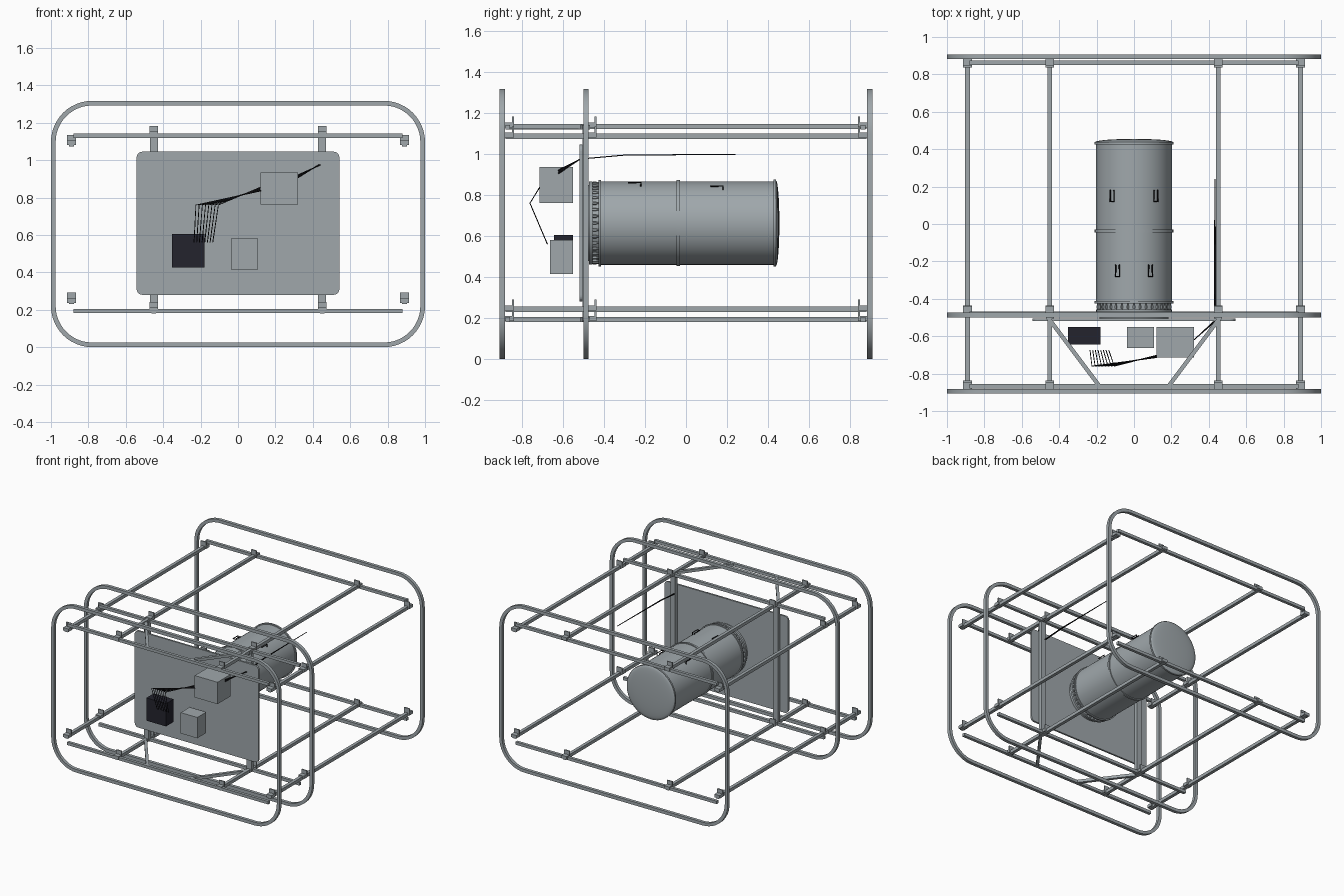
import bpy, bmesh, math
from mathutils import Vector

cube = bpy.data.objects.get("Cube")
if cube:
    bpy.data.objects.remove(cube, do_unlink=True)


def material(name, rgb):
    m = bpy.data.materials.new(name)
    m.use_nodes = True
    m.diffuse_color = (*rgb, 1)
    m.node_tree.nodes["Principled BSDF"].inputs["Base Color"].default_value = (*rgb, 1)
    return m


GREY = material("steel grey", (0.35, 0.39, 0.41))
DARK = material("dark navy", (0.017, 0.017, 0.027))
BLACK = material("cable black", (0.004, 0.004, 0.005))


def finish(bm, name, mat, smooth=False):
    bmesh.ops.recalc_face_normals(bm, faces=bm.faces)
    mesh = bpy.data.meshes.new(name)
    bm.to_mesh(mesh)
    bm.free()
    mesh.materials.append(mat)
    ob = bpy.data.objects.new(name, mesh)
    bpy.context.collection.objects.link(ob)
    if smooth:
        bpy.ops.object.select_all(action="DESELECT")
        ob.select_set(True)
        bpy.context.view_layer.objects.active = ob
        bpy.ops.object.shade_smooth_by_angle(angle=math.radians(35))
    return ob


def add_box(bm, lo, hi):
    lo, hi = Vector(lo), Vector(hi)
    verts = bmesh.ops.create_cube(bm, size=1)["verts"]
    for v in verts:
        v.co = (lo + hi) / 2 + v.co * (hi - lo)


def box(name, lo, hi, mat=GREY):
    bm = bmesh.new()
    add_box(bm, lo, hi)
    return finish(bm, name, mat)


def bar(name, a, b, w=0.025):
    """Square bar between two points."""
    a, b = Vector(a), Vector(b)
    bm = bmesh.new()
    verts = bmesh.ops.create_cube(bm, size=1)["verts"]
    turn = (b - a).to_track_quat("Y", "Z")
    for v in verts:
        v.co = (a + b) / 2 + turn @ Vector((v.co.x * w, v.co.y * (b - a).length, v.co.z * w))
    return finish(bm, name, GREY)


def rounded(x, z0, z1, r, steps):
    """Outline of a rounded rectangle in the xz plane."""
    pts = []
    centres = [(x - r, z1 - r), (r - x, z1 - r), (r - x, z0 + r), (x - r, z0 + r)]
    for q, (cx, cz) in enumerate(centres):
        for i in range(steps + 1):
            t = math.pi / 2 * (q + i / steps)
            pts.append((cx + r * math.cos(t), cz + r * math.sin(t)))
    return pts


def lathe(name, profile, z, segs=64):
    """Spin (radius, y) pairs around a y axis at height z."""
    bm = bmesh.new()
    vs = [bm.verts.new((r, y, z)) for r, y in profile]
    edges = [bm.edges.new(p) for p in zip(vs, vs[1:])]
    bmesh.ops.spin(bm, geom=vs + edges, cent=(0, 0, z), axis=(0, 1, 0),
                   angle=math.tau, steps=segs)
    bmesh.ops.remove_doubles(bm, verts=bm.verts, dist=0.0001)
    return finish(bm, name, GREY, True)


def wire(name, strands, radius):
    cu = bpy.data.curves.new(name, "CURVE")
    cu.dimensions = "3D"
    cu.bevel_depth = radius
    cu.bevel_resolution = 1
    cu.use_fill_caps = True
    for pts in strands:
        sp = cu.splines.new("POLY")
        sp.points.add(len(pts) - 1)
        for p, co in zip(sp.points, pts):
            p.co = (*co, 1)
    cu.materials.append(BLACK)
    ob = bpy.data.objects.new(name, cu)
    bpy.context.collection.objects.link(ob)


# Rounded frame hoops
W = 0.025
for name, y in (("front_hoop", -0.895), ("middle_hoop", -0.487), ("rear_hoop", 0.895)):
    outer = rounded(1, 0, 1.317, 0.22, 12)
    inner = rounded(1 - W, W, 1.317 - W, 0.22 - W, 12)
    bm = bmesh.new()
    rings = [[bm.verts.new((x, y + d, z)) for x, z in loop]
             for loop, d in ((outer, -W / 2), (outer, W / 2), (inner, W / 2), (inner, -W / 2))]
    n = len(outer)
    for k in range(4):
        a, b = rings[k], rings[(k + 1) % 4]
        for i in range(n):
            j = (i + 1) % n
            bm.faces.new((a[i], a[j], b[j], b[i]))
    finish(bm, name, GREY, True)

# Cross bars beside each hoop
for level, z in (("lower", 0.193), ("upper", 1.13)):
    for pos, y in (("front", -0.868), ("middle", -0.478), ("rear", 0.862)):
        bar(f"{level}_{pos}_cross_bar", (-0.88, y, z), (0.88, y, z), 0.023)

# Long rails with an angle bracket at each hoop
RAILS = (("outer_lower", 0.89, 0.243), ("outer_upper", 0.89, 1.086),
         ("inner_lower", 0.45, 0.193), ("inner_upper", 0.45, 1.134))
for label, ax, z in RAILS:
    for side, s in (("left", 1), ("right", -1)):
        x = s * ax
        bar(f"{label}_{side}_rail", (x, -0.88, z), (x, 0.88, z))
        bm = bmesh.new()
        for y, d in ((-0.883, 1), (-0.48, 1), (0.883, -1)):
            y2 = y + d * 0.04
            add_box(bm, (x - 0.023, min(y, y2), z - 0.006), (x + 0.023, max(y, y2), z + 0.018))
            add_box(bm, (x - 0.023, y2 - 0.005, z - 0.006), (x + 0.023, y2 + 0.005, z + 0.048))
        finish(bm, f"{label}_{side}_brackets", GREY)

# Panel, its posts and diagonal braces
bm = bmesh.new()
face = bm.faces.new([bm.verts.new((x, -0.518, z)) for x, z in rounded(0.542, 0.28, 1.045, 0.03, 5)])
out = bmesh.ops.extrude_face_region(bm, geom=[face])["geom"]
bmesh.ops.translate(bm, vec=(0, 0.014, 0), verts=[g for g in out if isinstance(g, bmesh.types.BMVert)])
finish(bm, "mounting_panel", GREY)
for side, s in (("left", 1), ("right", -1)):
    box(f"{side}_panel_post", (s * 0.45 - 0.021, -0.504, 0.185), (s * 0.45 + 0.021, -0.476, 1.14))
    for level, z in (("lower", 0.193), ("upper", 1.13)):
        bar(f"{level}_{side}_brace", (s * 0.46, -0.5, z), (s * 0.19, -0.86, z), 0.022)

# Canister with raised bands and a domed end
CZ, R = 0.663, 0.203
body = [(0, -0.425), (0.211, -0.425), (0.211, -0.413), (R, -0.413),
        (R, -0.046), (0.21, -0.046), (0.21, -0.03), (R, -0.03),
        (R, 0.425), (0.212, 0.425), (0.212, 0.438)]
body += [(0.208 * math.cos(t), 0.438 + 0.017 * math.sin(t))
         for t in (math.pi / 2 * i / 8 for i in range(8))] + [(0, 0.455)]
lathe("canister", body, CZ)
lathe("canister_flange", [(0, -0.505), (0.185, -0.505), (0.185, -0.473), (0.202, -0.473),
                          (0.202, -0.456), (0.185, -0.456), (0.185, -0.42), (0, -0.42)], CZ)

# Ring of flange bolts
bm = bmesh.new()
for i in range(36):
    t = math.tau * i / 36
    c = Vector((0.194 * math.cos(t), 0, CZ + 0.194 * math.sin(t)))
    for r, y0, y1 in ((0.008, -0.452, -0.437), (0.005, -0.46, -0.42)):
        vs = bmesh.ops.create_cone(bm, cap_ends=True, segments=6, radius1=r, radius2=r, depth=y1 - y0)["verts"]
        for v in vs:
            v.co = c + Vector((v.co.x, v.co.z + (y0 + y1) / 2, v.co.y))
finish(bm, "flange_bolts", GREY)

# U-shaped handles on top of the canister
for pos, ax, y in (("rear", 0.117, 0.15), ("front", 0.088, -0.25)):
    for side, s in (("left", 1), ("right", -1)):
        x, z = s * ax, CZ + math.sqrt(R * R - ax * ax)
        pts = [(x + a, y + b, z + c) for a, b, c in (
            (-0.01, 0.03, -0.005), (-0.01, 0.03, 0.014), (-0.01, -0.03, 0.014),
            (0.01, -0.03, 0.014), (0.01, 0.03, 0.014), (0.01, 0.03, -0.005))]
        wire(f"{pos}_{side}_handle", [pts], 0.004)

# Equipment boxes in front of the panel
box("large_box", (0.12, -0.713, 0.762), (0.32, -0.55, 0.935))
box("small_box", (-0.038, -0.662, 0.415), (0.107, -0.55, 0.58))
box("dark_box", (-0.353, -0.643, 0.425), (-0.18, -0.55, 0.605), DARK)

# Cable bundle
strands = []
for i in range(8):
    k = i / 7 - 0.5
    strands.append([(-0.185 + k * 0.1, -0.675, 0.56), (-0.165 + k * 0.12, -0.76, 0.76),
                    (0.12, -0.708 + k * 0.012, 0.845 + k * 0.02),
                    (0.32, -0.62, 0.913 + k * 0.016),
                    (0.437 + k * 0.01, -0.515, 0.975), (0.433 + k * 0.008, -0.3, 0.994),
                    (0.433, 0.24, 0.998)])
wire("cable_bundle", strands, 0.0025)
